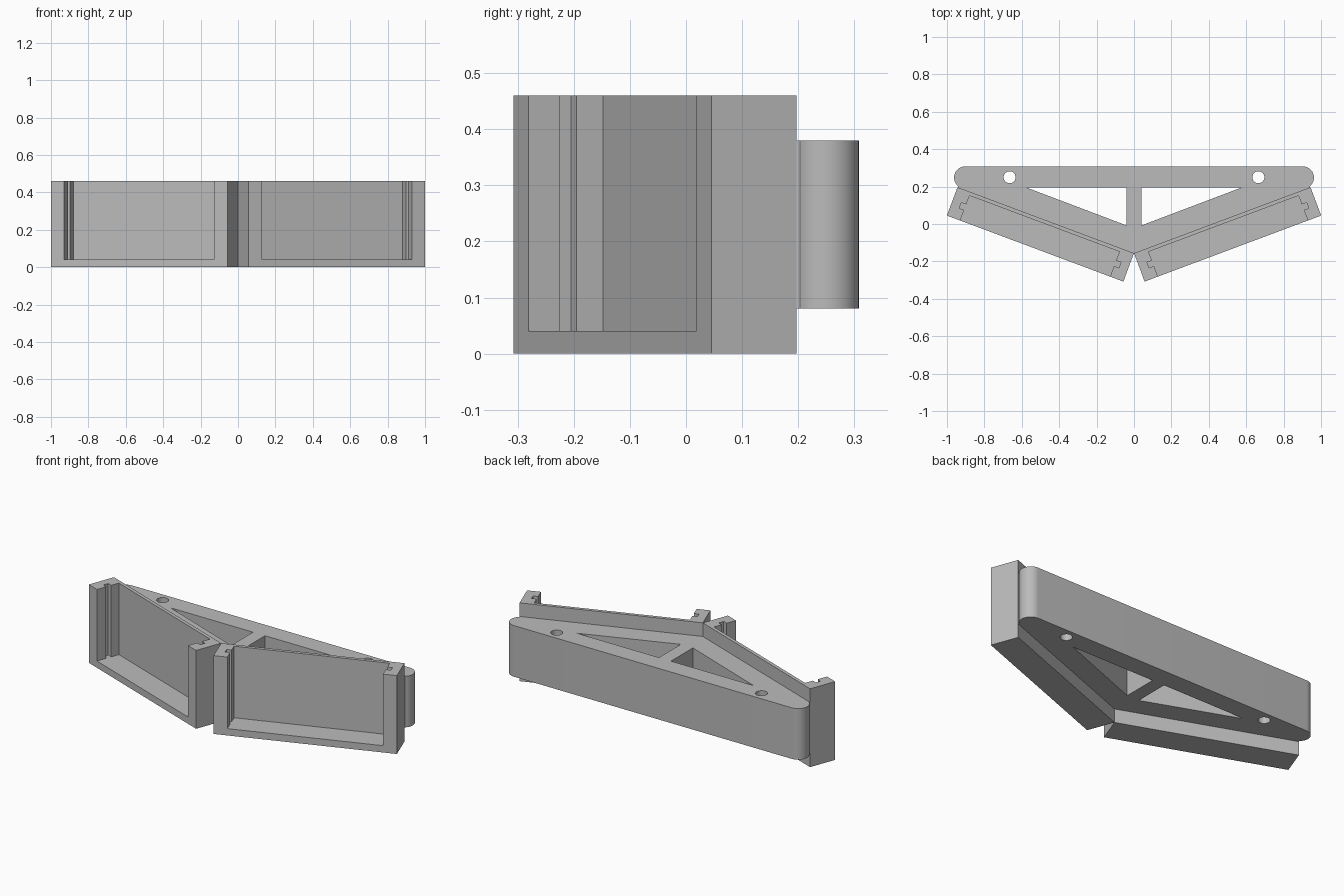
import bpy, bmesh
from math import sin, cos, pi, radians

cube = bpy.data.objects.get("Cube")
if cube:
    bpy.data.objects.remove(cube, do_unlink=True)

grey = bpy.data.materials.new("plain_grey")
grey.use_nodes = True
grey.diffuse_color = (0.5, 0.5, 0.5, 1)
grey.node_tree.nodes["Principled BSDF"].inputs["Base Color"].default_value = (0.5, 0.5, 0.5, 1)

HEIGHT, FLOOR = 0.46, 0.04
LENGTH, DEPTH, WALL = 1.0075, 0.162, 0.076
ANGLE, APEX_Y = radians(20.5), -0.156


def prism(name, outline, z0, z1):
    """Extrude a flat outline between two heights."""
    bm = bmesh.new()
    base = bm.faces.new([bm.verts.new((x, y, z0)) for x, y in outline])
    top = bmesh.ops.extrude_face_region(bm, geom=[base])["geom"]
    verts = [v for v in top if isinstance(v, bmesh.types.BMVert)]
    bmesh.ops.translate(bm, vec=(0, 0, z1 - z0), verts=verts)
    bmesh.ops.recalc_face_normals(bm, faces=bm.faces)
    mesh = bpy.data.meshes.new(name)
    bm.to_mesh(mesh)
    bm.free()
    mesh.materials.append(grey)
    obj = bpy.data.objects.new(name, mesh)
    bpy.context.collection.objects.link(obj)
    return obj


def cut(obj, cutter):
    """Subtract the cutter, then discard it."""
    cutter.hide_render = True
    mod = obj.modifiers.new("cut", "BOOLEAN")
    mod.operation, mod.solver, mod.object = "DIFFERENCE", "EXACT", cutter
    graph = bpy.context.evaluated_depsgraph_get()
    mesh = bpy.data.meshes.new_from_object(obj.evaluated_get(graph))
    obj.modifiers.clear()
    obj.data = mesh
    bpy.data.objects.remove(cutter, do_unlink=True)


def arc(cx, cy, r, start, end, n):
    steps = [start + (end - start) * i / n for i in range(n + 1)]
    return [(cx + r * cos(a), cy + r * sin(a)) for a in steps]


def tray_points(points, side):
    """Place (along, forward) points on an angled tray."""
    c, s = cos(ANGLE), sin(ANGLE)
    return [(side * (u * c + v * s), APEX_Y + u * s - v * c) for u, v in points]


# Angled trays, open at the front and top, with a slot in each end wall
half_pocket = [(WALL, 0.02), (WALL, 0.07), (WALL - 0.028, 0.07),
               (WALL - 0.028, 0.102), (WALL, 0.102), (WALL, DEPTH + 0.1)]
pocket = half_pocket + [(LENGTH - u, v) for u, v in reversed(half_pocket)]
block = [(0, 0), (LENGTH, 0), (LENGTH, DEPTH), (0, DEPTH)]
for side, label in ((1, "left"), (-1, "right")):
    tray = prism(label + "_tray", tray_points(block, side), 0, HEIGHT)
    cut(tray, prism("pocket_cutter", tray_points(pocket, side), FLOOR, HEIGHT + 0.1))

# Rear bracket with rounded ends, joining the backs of both trays
right_end = arc(0.902, 0.248, 0.06, -0.85, pi / 2, 20) 
half = [(0.942, 0.193)] + right_end
outline = [(0, APEX_Y - 0.003)] + half + [(-x, y) for x, y in reversed(half)]
bracket = prism("rear_bracket", outline, 0.08, 0.38)

# Triangular windows and screw holes
for side in (1, -1):
    window = [(side * 0.039, 0.195), (side * 0.575, 0.195), (side * 0.039, -0.008)]
    cut(bracket, prism("window_cutter", window, 0, HEIGHT))
    hole = arc(side * 0.665, 0.25, 0.032, 0, 2 * pi, 32)[:-1]
    cut(bracket, prism("hole_cutter", hole, 0, HEIGHT))

bpy.ops.object.select_all(action="DESELECT")
bracket.select_set(True)
bpy.context.view_layer.objects.active = bracket
bpy.ops.object.shade_smooth_by_angle(angle=radians(30))
